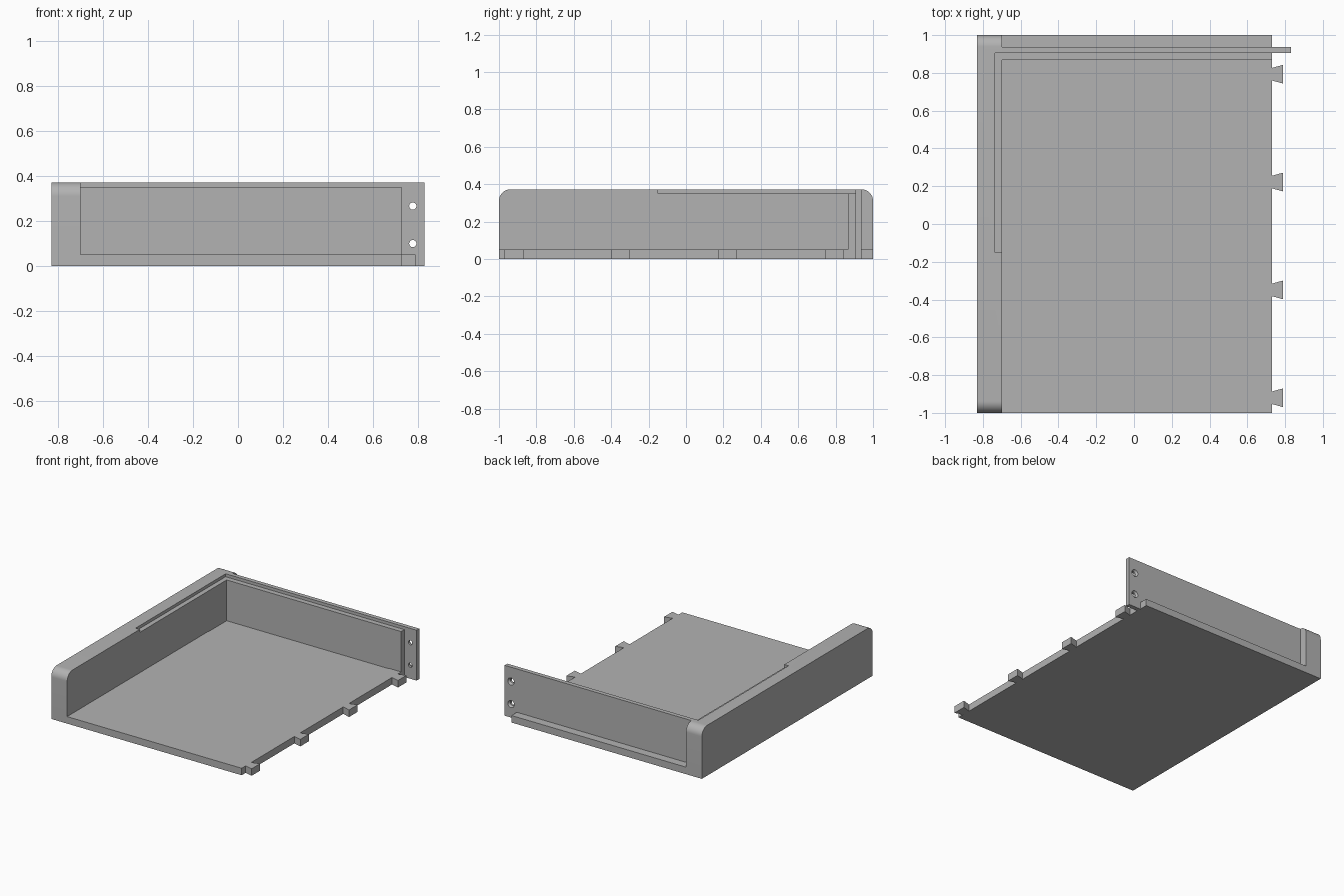
import bpy, bmesh, math
from mathutils import Vector

if "Cube" in bpy.data.objects:
    bpy.data.objects.remove(bpy.data.objects["Cube"])

grey = bpy.data.materials.new("light grey")
grey.diffuse_color = (0.45, 0.45, 0.45, 1)
grey.use_nodes = True
grey.node_tree.nodes["Principled BSDF"].inputs["Base Color"].default_value = grey.diffuse_color


def prism(name, outline, axis, lo, hi):
    """Extrude a 2D outline along x, y or z; the other two axes keep their order."""
    def point(a, b, c):
        return {'x': (c, a, b), 'y': (a, c, b), 'z': (a, b, c)}[axis]
    bm = bmesh.new()
    face = bm.faces.new([bm.verts.new(point(a, b, lo)) for a, b in outline])
    top = bmesh.ops.extrude_face_region(bm, geom=[face])
    verts = [v for v in top["geom"] if isinstance(v, bmesh.types.BMVert)]
    shift = Vector(point(0, 0, hi - lo))
    bmesh.ops.translate(bm, verts=verts, vec=shift)
    bmesh.ops.recalc_face_normals(bm, faces=bm.faces)
    mesh = bpy.data.meshes.new(name)
    bm.to_mesh(mesh)
    bm.free()
    mesh.materials.append(grey)
    obj = bpy.data.objects.new(name, mesh)
    bpy.context.collection.objects.link(obj)
    return obj


def box(name, x0, x1, y0, y1, z0, z1):
    return prism(name, [(x0, y0), (x1, y0), (x1, y1), (x0, y1)], 'z', z0, z1)


def select(obj):
    bpy.ops.object.select_all(action='DESELECT')
    obj.select_set(True)
    bpy.context.view_layer.objects.active = obj


def cut(obj, cutter):
    mod = obj.modifiers.new("cut", 'BOOLEAN')
    mod.operation = 'DIFFERENCE'
    mod.solver = 'EXACT'
    mod.object = cutter
    select(obj)
    bpy.ops.object.modifier_apply(modifier=mod.name)
    bpy.data.objects.remove(cutter)


H, FLOOR, LEDGE = 0.373, 0.052, 0.351     # wall top, floor top, lid ledge heights
LEFT, INNER, RIGHT, END = -0.83, -0.70, 0.73, 0.83

# Floor with four dovetail tabs along its right edge
edge = [(INNER, -1), (RIGHT, -1)]
for i in range(4):
    c = -0.92 + 0.571 * i
    edge += [(RIGHT, c - 0.033), (0.79, c - 0.05), (0.79, c + 0.05), (RIGHT, c + 0.033)]
edge += [(RIGHT, 1), (INNER, 1)]
floor = prism("floor", edge, 'z', 0, FLOOR)
cut(floor, box("floor_recess", INNER, 0.63, 0.65, 0.867, FLOOR - 0.003, 0.1))

# Left wall with rounded top corners
R = 0.062
profile = [(-1, 0), (1, 0)]
for centre, start in ((1 - R, 0), (-1 + R, 90)):
    for i in range(13):
        a = math.radians(start + 90 * i / 12)
        profile.append((centre + R * math.cos(a), H - R + R * math.sin(a)))
wall = prism("left_wall", profile, 'x', LEFT, INNER)
cut(wall, box("wall_rebate", -0.735, INNER + 0.1, -0.15, 0.905, LEDGE, 0.5))

# Inner back wall, lower than the outer one to form a ledge
box("inner_back_wall", INNER, RIGHT, 0.867, 0.905, FLOOR, LEDGE)

# Outer back panel with a mounting ear reaching past the floor
panel = prism("back_panel", [(INNER, FLOOR), (RIGHT, FLOOR), (RIGHT, 0), (END, 0),
                             (END, H), (INNER, H)], 'y', 0.905, 0.937)

# Countersunk screw holes, wide at the rear
for z in (0.10, 0.267):
    for r1, r2, y0, y1 in ((0.016, 0.016, 0.88, 0.96), (0.016, 0.028, 0.922, 0.939)):
        bpy.ops.mesh.primitive_cone_add(vertices=32, radius1=r1, radius2=r2, depth=y1 - y0,
                                        location=(0.778, (y0 + y1) / 2, z),
                                        rotation=(-math.pi / 2, 0, 0))
        cut(panel, bpy.context.object)

for obj in (wall, panel):
    select(obj)
    bpy.ops.object.shade_smooth_by_angle(angle=math.radians(25))
